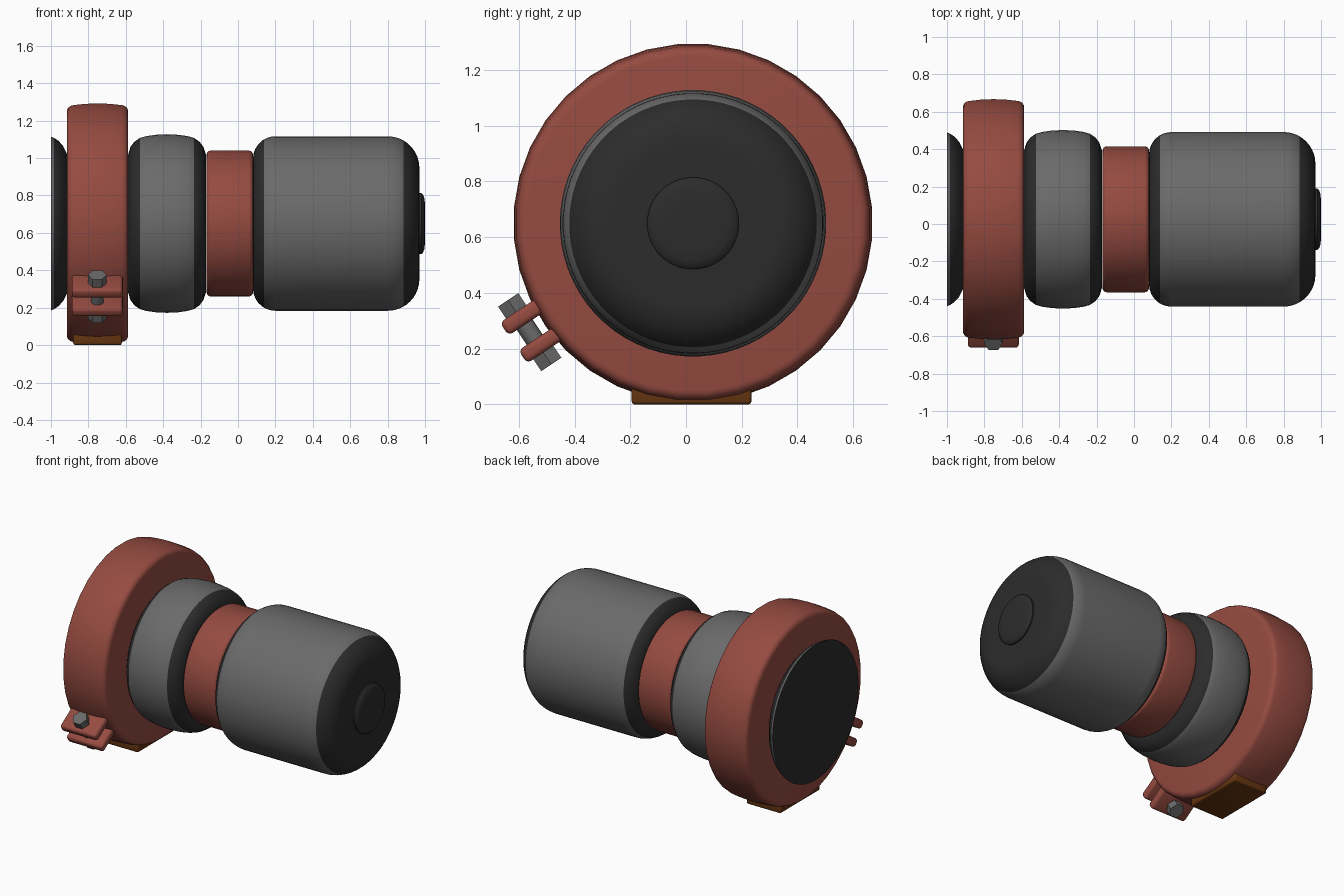
import bpy, bmesh, math
from mathutils import Vector, Matrix

if "Cube" in bpy.data.objects:
    bpy.data.objects.remove(bpy.data.objects["Cube"])

AXIS_Y, AXIS_Z = 0.025, 0.65   # centre line of all turned parts


def material(name, rgb):
    m = bpy.data.materials.new(name)
    m.diffuse_color = (*rgb, 1)
    m.use_nodes = True
    m.node_tree.nodes["Principled BSDF"].inputs["Base Color"].default_value = m.diffuse_color
    return m


RED = material("brick red", (0.30, 0.07, 0.052))
GREY = material("mid grey", (0.145, 0.145, 0.145))
DARK = material("charcoal", (0.025, 0.025, 0.025))
BROWN = material("dark brown", (0.13, 0.035, 0.005))


def finish(name, bm, mats, smooth=True):
    bmesh.ops.recalc_face_normals(bm, faces=bm.faces[:])
    me = bpy.data.meshes.new(name)
    bm.to_mesh(me)
    bm.free()
    ob = bpy.data.objects.new(name, me)
    bpy.context.collection.objects.link(ob)
    for m in mats:
        me.materials.append(m)
    if smooth:
        bpy.ops.object.select_all(action='DESELECT')
        ob.select_set(True)
        bpy.context.view_layer.objects.active = ob
        bpy.ops.object.shade_smooth_by_angle(angle=math.radians(40))
    return ob


def arc(cx, cr, rad, a0, a1, n=6):
    """Points (x, radius) on a rounded corner, angles in degrees."""
    angles = [math.radians(a0 + (a1 - a0) * i / n) for i in range(n + 1)]
    return [(cx + rad * math.cos(a), cr + rad * math.sin(a)) for a in angles]


def lathe(name, profile, mats, sides=48, dark_outside=None):
    """Turn a profile about the x axis; faces beyond dark_outside use slot 1."""
    bm = bmesh.new()
    rings = []
    for x, r in profile:
        rings.append([bm.verts.new((x, AXIS_Y + r * math.cos(t), AXIS_Z + r * math.sin(t)))
                      for t in (2 * math.pi * (i + 0.5) / sides for i in range(sides))])
    for a, b in zip(rings, rings[1:]):
        for i in range(sides):
            j = (i + 1) % sides
            bm.faces.new((a[i], a[j], b[j], b[i]))
    bm.faces.new(rings[0])
    bm.faces.new(rings[-1])
    if dark_outside:
        lo, hi = dark_outside
        for f in bm.faces:
            x = f.calc_center_median().x
            f.material_index = int(x < lo or x > hi)
    return finish(name, bm, mats)


# Main barrel: grey wall, charcoal ends
lathe("barrel",
      arc(0.20, 0.347, 0.12, 180, 126, 4) + arc(0.20, 0.347, 0.12, 120, 90, 3)
      + arc(0.80, 0.297, 0.17, 90, 60, 4) + arc(0.80, 0.297, 0.17, 54, 0, 6),
      [GREY, DARK], 64, (0.14, 0.89))

# Low button on the barrel end
lathe("end_button", [(0.95, 0.165), (0.98, 0.165), (0.99, 0.155), (0.997, 0.135),
                     (1.0, 0.10)], [DARK], 32)

# Red neck between barrel and bulge
lathe("neck", arc(-0.145, 0.368, 0.023, 180, 90, 4) + arc(0.057, 0.368, 0.023, 90, 0, 4),
      [RED], 48)

# Swollen middle section
lathe("bulge", [(-0.587, 0.37), (-0.575, 0.41), (-0.555, 0.437), (-0.525, 0.458),
                (-0.49, 0.468), (-0.44, 0.475), (-0.38, 0.478), (-0.32, 0.475),
                (-0.27, 0.468), (-0.235, 0.458), (-0.205, 0.437), (-0.185, 0.41),
                (-0.172, 0.37)],
      [GREY, DARK], 64, (-0.525, -0.235))

# Clamp ring with a slightly crowned rim
lathe("clamp_ring", arc(-0.88, 0.60, 0.035, 180, 95, 4) + [(-0.82, 0.642), (-0.751, 0.645), (-0.68, 0.642)]
      + arc(-0.622, 0.60, 0.035, 85, 0, 4), [RED], 36)

# Cut-off rear section: thin grey lip, charcoal elsewhere
rear = lathe("rear_end", [(-1.0, 0.465), (-0.985, 0.459), (-0.96, 0.443), (-0.935, 0.415),
                          (-0.915, 0.375), (-0.90, 0.34)], [GREY, DARK], 64, (-0.999, -0.985))


def box(name, size, matrix, mat, bevel):
    bm = bmesh.new()
    bmesh.ops.create_cube(bm, size=1, matrix=Matrix.Diagonal((*size, 1)))
    bmesh.ops.bevel(bm, geom=bm.edges[:], offset=bevel, segments=3, profile=0.5, affect='EDGES')
    bm.transform(matrix)
    return finish(name, bm, [mat])


# Foot pad under the ring
box("foot_pad", (0.26, 0.43, 0.07), Matrix.Translation((-0.751, 0.02, 0.035)), BROWN, 0.012)

# Clamp frame: local y points outward from the ring, local z along the bolt
tilt = math.radians(33.7)
out = Vector((0, -math.cos(tilt), -math.sin(tilt)))
along = Vector((0, -math.sin(tilt), math.cos(tilt)))
frame = Matrix((Vector((-1, 0, 0)), out, along)).transposed().to_4x4()
frame.translation = Vector((-0.752, AXIS_Y, AXIS_Z)) + out * 0.704

# Two clamp lugs
for label, z in (("upper", 0.06), ("lower", -0.06)):
    box(label + "_lug", (0.272, 0.17, 0.056), frame @ Matrix.Translation((0, -0.015, z)), RED, 0.018)


def prism(name, sides, radius, length, z):
    bm = bmesh.new()
    bmesh.ops.create_cone(bm, cap_ends=True, segments=sides, radius1=radius, radius2=radius,
                          depth=length, matrix=Matrix.Rotation(math.pi / 2, 4, 'Z'))
    bm.transform(frame @ Matrix.Translation((0, 0, z)))
    return finish(name, bm, [GREY])


# Bolt, hexagonal head and nut
prism("bolt_shaft", 16, 0.034, 0.24, 0)
prism("bolt_head", 6, 0.05, 0.055, 0.112)
prism("bolt_nut", 6, 0.05, 0.055, -0.112)
